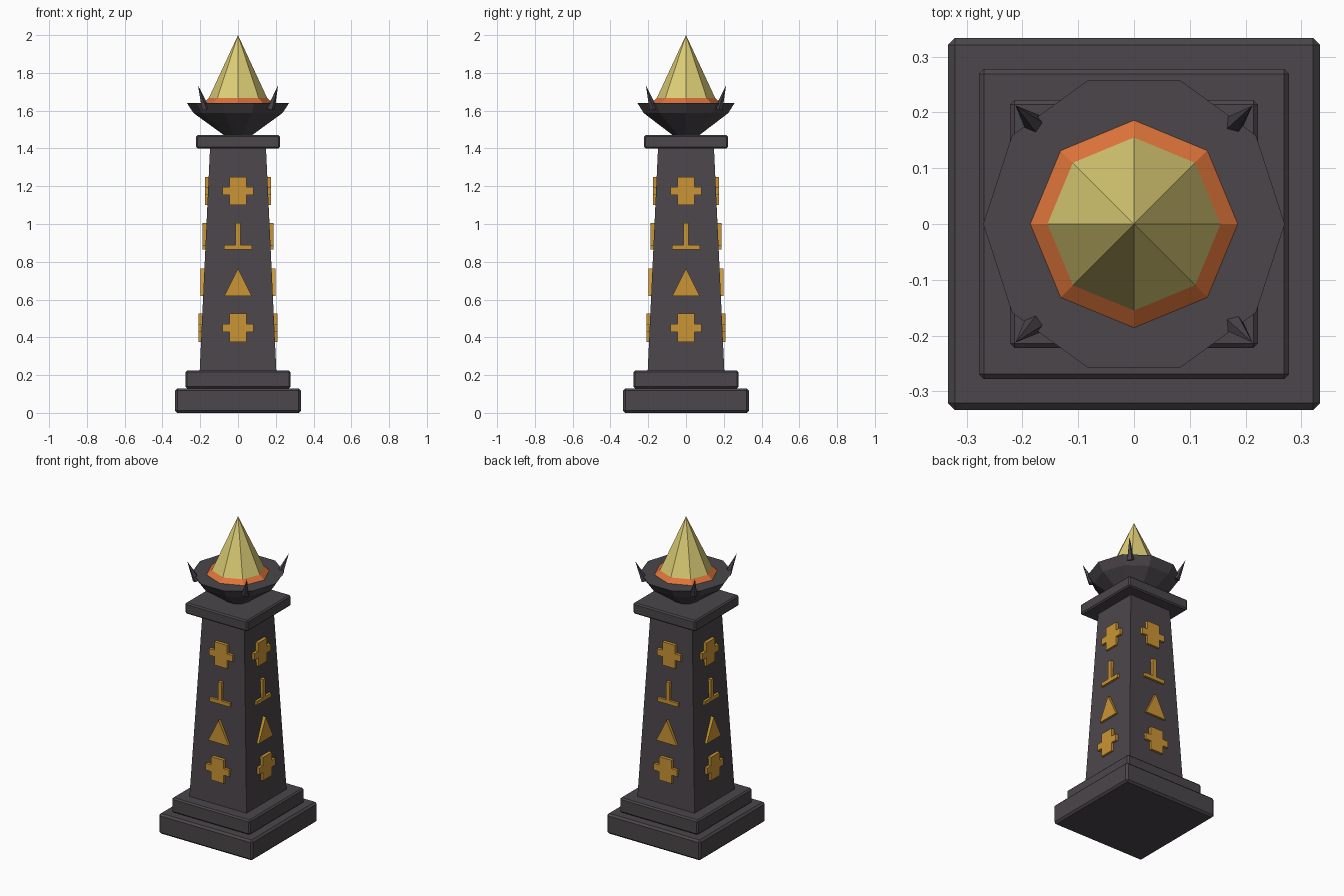
import bpy, bmesh
from math import cos, sin, pi
from mathutils import Matrix, Vector

cube = bpy.data.objects.get("Cube")
if cube:
    bpy.data.objects.remove(cube, do_unlink=True)


def material(name, rgb):
    m = bpy.data.materials.new(name)
    m.use_nodes = True
    m.diffuse_color = (*rgb, 1)
    m.node_tree.nodes["Principled BSDF"].inputs["Base Color"].default_value = (*rgb, 1)
    return m


stone = material("dark stone", (0.07, 0.061, 0.069))
gold = material("gold", (0.60, 0.30, 0.035))
ember = material("ember orange", (0.72, 0.17, 0.042))
flame = material("pale flame yellow", (0.72, 0.61, 0.18))


def finish(name, bm, *mats):
    bmesh.ops.recalc_face_normals(bm, faces=bm.faces)
    mesh = bpy.data.meshes.new(name)
    bm.to_mesh(mesh)
    bm.free()
    for m in mats:
        mesh.materials.append(m)
    obj = bpy.data.objects.new(name, mesh)
    bpy.context.scene.collection.objects.link(obj)
    return obj


def lathe(name, profile, sides, *mats, turn=0.0):
    """Stack polygon rings of (radius, z); radius 0 makes a tip. Ends are capped."""
    bm = bmesh.new()
    rings = []
    for r, z in profile:
        count = sides if r else 1
        rings.append([bm.verts.new((r * cos(turn + 2 * pi * i / sides),
                                    r * sin(turn + 2 * pi * i / sides), z))
                      for i in range(count)])
    for band, (a, b) in enumerate(zip(rings, rings[1:])):
        for i in range(sides):
            j = (i + 1) % sides
            corners = [a[i], a[j], b[j], b[i]] if len(b) > 1 else [a[i], a[j], b[0]]
            bm.faces.new(corners).material_index = min(band, len(mats) - 1)
    for ring in (rings[0], rings[-1]):
        if len(ring) > 1:
            bm.faces.new(ring)
    return finish(name, bm, *mats)


def slab(name, half, z0, z1, bevel):
    r = half * 2 ** 0.5
    obj = lathe(name, [(r, z0), (r, z1)], 4, stone, turn=pi / 4)
    mod = obj.modifiers.new("chamfer", "BEVEL")
    mod.width = bevel
    mod.segments = 1
    return obj


# Stepped plinth, tapering shaft and capital
slab("plinth_lower", 0.333, 0, 0.13, 0.012)
slab("plinth_upper", 0.278, 0.13, 0.225, 0.009)
SHAFT_LOW, SHAFT_HIGH = (0.203, 0.22), (0.148, 1.405)
lathe("shaft", [(h * 2 ** 0.5, z) for h, z in (SHAFT_LOW, SHAFT_HIGH)], 4, stone, turn=pi / 4)
slab("capital", 0.222, 1.40, 1.47, 0.008)

# Fire bowl
lathe("bowl", [(0.06, 1.46), (0.235, 1.587), (0.27, 1.64)], 10, stone)

# Flame with an ember band at its foot
lathe("flame", [(0.187, 1.639), (0.155, 1.666), (0, 2.0)], 8, ember, flame)

# Four claws leaning outward on the rim
for k in range(4):
    claw = lathe("claw_%d" % (k + 1), [(0.022, 0), (0, 0.137)], 5, stone)
    out = Vector((cos(pi / 4 + k * pi / 2), sin(pi / 4 + k * pi / 2), 0))
    lean = out * 0.055 + Vector((0, 0, 0.125))
    spin = Vector((0, 0, 1)).rotation_difference(lean).to_matrix().to_4x4()
    claw.matrix_world = Matrix.Translation(out * 0.245 + Vector((0, 0, 1.61))) @ spin


# Raised signs: right half outlines, mirrored across the middle
def mirrored(half):
    return half + [(-x, z) for x, z in reversed(half) if x > 0]


CROSS = mirrored([(0.045, -0.075), (0.045, -0.021), (0.083, -0.021),
                  (0.083, 0.021), (0.045, 0.021), (0.045, 0.075)])
TEE = mirrored([(0.073, -0.07), (0.073, -0.046), (0.013, -0.046), (0.013, 0.07)])
TRIANGLE = mirrored([(0.073, -0.073), (0, 0.073)])


def sign(name, outline, z, side):
    t = (z - SHAFT_LOW[1]) / (SHAFT_HIGH[1] - SHAFT_LOW[1])
    wall = SHAFT_LOW[0] + t * (SHAFT_HIGH[0] - SHAFT_LOW[0])
    bm = bmesh.new()
    face = bm.faces.new([bm.verts.new((x, -wall - 0.017, z + dz)) for x, dz in outline])
    ext = bmesh.ops.extrude_face_region(bm, geom=[face], use_keep_orig=True)
    moved = [g for g in ext["geom"] if isinstance(g, bmesh.types.BMVert)]
    bmesh.ops.translate(bm, verts=moved, vec=(0, 0.034, 0))
    bmesh.ops.rotate(bm, verts=bm.verts, matrix=Matrix.Rotation(side * pi / 2, 3, "Z"))
    finish(name, bm, gold)


for side, label in enumerate(("front", "left", "back", "right")):
    sign("lower_cross_" + label, CROSS, 0.45, side)
    sign("triangle_" + label, TRIANGLE, 0.692, side)
    sign("tee_" + label, TEE, 0.935, side)
    sign("upper_cross_" + label, CROSS, 1.175, side)
